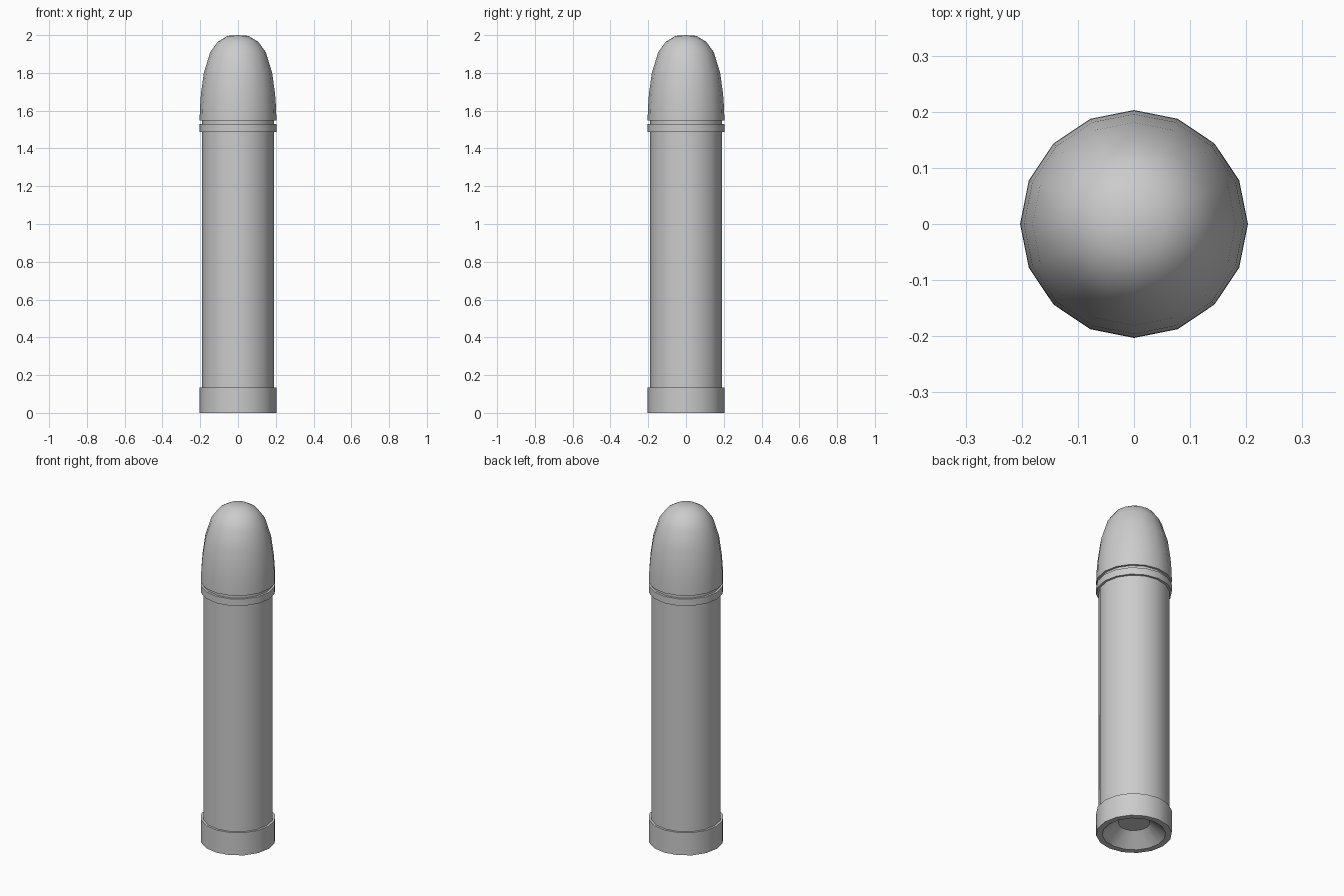
import bpy, bmesh, math

if "Cube" in bpy.data.objects:
    bpy.data.objects.remove(bpy.data.objects["Cube"])

SIDES = 16


def lathe(name, profile):
    """Spin a (radius, height) profile around z; radius 0 makes a pole."""
    bm = bmesh.new()
    rings = []
    for r, z in profile:
        if r == 0:
            rings.append([bm.verts.new((0, 0, z))] * SIDES)
        else:
            rings.append([bm.verts.new((r * math.cos(2 * math.pi * i / SIDES),
                                        r * math.sin(2 * math.pi * i / SIDES), z))
                          for i in range(SIDES)])
    for a, b in zip(rings, rings[1:]):
        for i in range(SIDES):
            j = (i + 1) % SIDES
            bm.faces.new(dict.fromkeys((a[i], a[j], b[j], b[i])))
    bmesh.ops.recalc_face_normals(bm, faces=bm.faces[:])
    mesh = bpy.data.meshes.new(name)
    bm.to_mesh(mesh)
    bm.free()
    ob = bpy.data.objects.new(name, mesh)
    bpy.context.collection.objects.link(ob)
    bpy.ops.object.select_all(action='DESELECT')
    ob.select_set(True)
    bpy.context.view_layer.objects.active = ob
    bpy.ops.object.shade_smooth_by_angle(angle=math.radians(38))
    return ob


# Casing: dished base, wide foot band, tube, collar and groove neck
lathe("casing", [
    (0, 0.07), (0.085, 0.07), (0.17, 0.0), (0.203, 0.0),
    (0.203, 0.135), (0.19, 0.135), (0.19, 1.488), (0.203, 1.488),
    (0.203, 1.529), (0.19, 1.529), (0.19, 1.548)])

# Rounded tip with a flat underside lip over the groove
lathe("tip", [
    (0.19, 1.548), (0.203, 1.548), (0.202, 1.61), (0.196, 1.69),
    (0.181, 1.80), (0.147, 1.91), (0.107, 1.965), (0.055, 1.996), (0, 2.0)])
